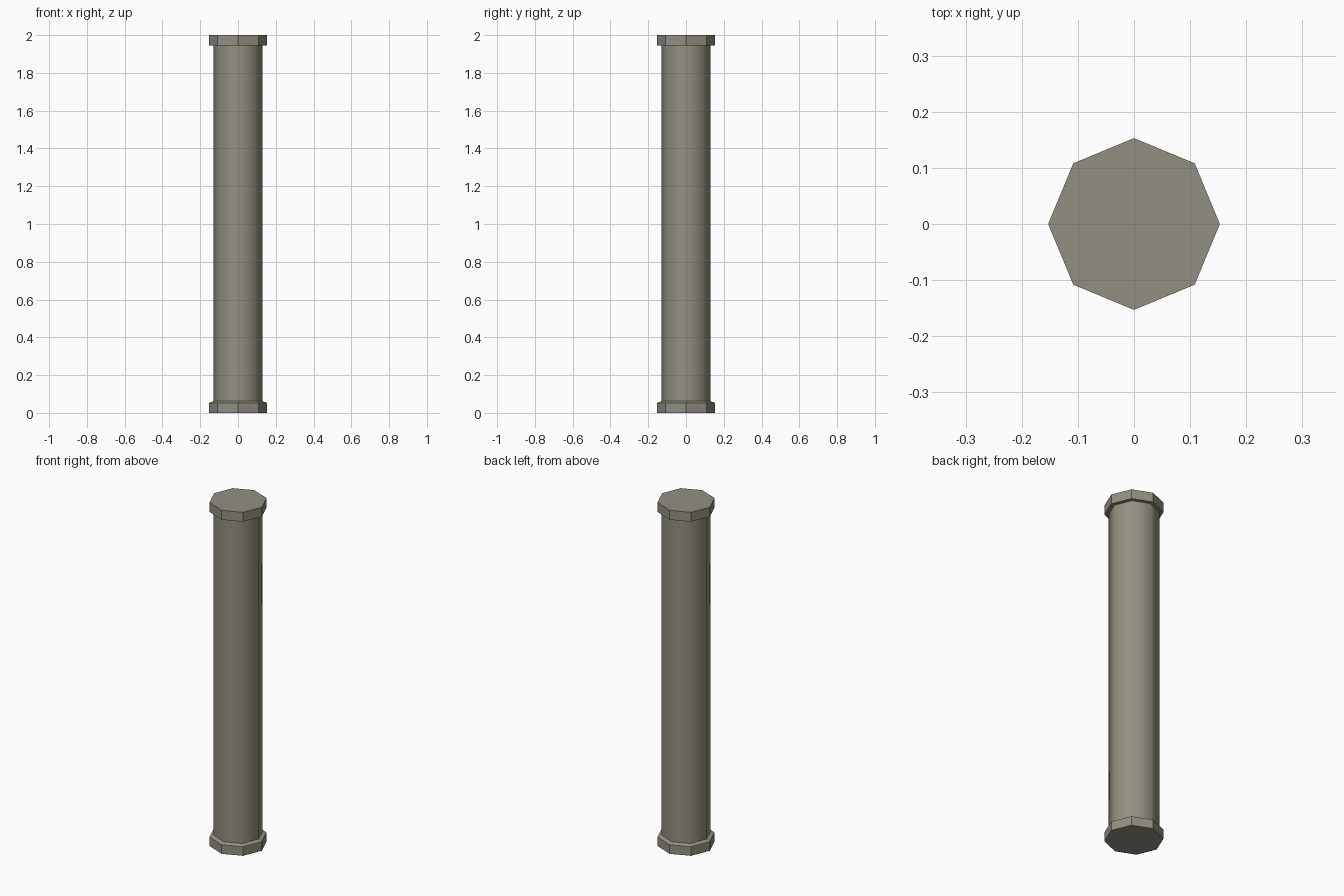
import bpy, bmesh, math

if "Cube" in bpy.data.objects:
    bpy.data.objects.remove(bpy.data.objects["Cube"])

stone = bpy.data.materials.new("grey_stone")
stone.diffuse_color = (0.29, 0.28, 0.22, 1)
stone.use_nodes = True
stone.node_tree.nodes["Principled BSDF"].inputs["Base Color"].default_value = stone.diffuse_color

SIDES = 8


def lathe(name, profile, cap_bottom=True, cap_top=True, smooth=False):
    """Octagonal solid from a (radius, z) profile, corners on the x and y axes."""
    bm = bmesh.new()
    rings = [[bm.verts.new((r * math.cos(math.tau * i / SIDES),
                            r * math.sin(math.tau * i / SIDES), z))
              for i in range(SIDES)] for r, z in profile]
    for lo, hi in zip(rings, rings[1:]):
        for i in range(SIDES):
            j = (i + 1) % SIDES
            f = bm.faces.new((lo[i], lo[j], hi[j], hi[i]))
            f.smooth = smooth
    if cap_bottom:
        bm.faces.new(rings[0][::-1])
    if cap_top:
        bm.faces.new(rings[-1])
    mesh = bpy.data.meshes.new(name)
    bm.to_mesh(mesh)
    bm.free()
    mesh.materials.append(stone)
    obj = bpy.data.objects.new(name, mesh)
    bpy.context.collection.objects.link(obj)
    return obj


R_CAP, R_SHAFT = 0.153, 0.131

# Base with a slightly sloped ledge up to the shaft
lathe("base", [(R_CAP, 0), (R_CAP, 0.053), (R_SHAFT, 0.062)], cap_top=False)
# Smooth-shaded shaft
lathe("shaft", [(R_SHAFT, 0.062), (R_SHAFT, 1.945)],
      cap_bottom=False, cap_top=False, smooth=True)
# Capital with a flat underside
lathe("capital", [(R_SHAFT, 1.945), (R_CAP, 1.945), (R_CAP, 2.0)], cap_bottom=False)
